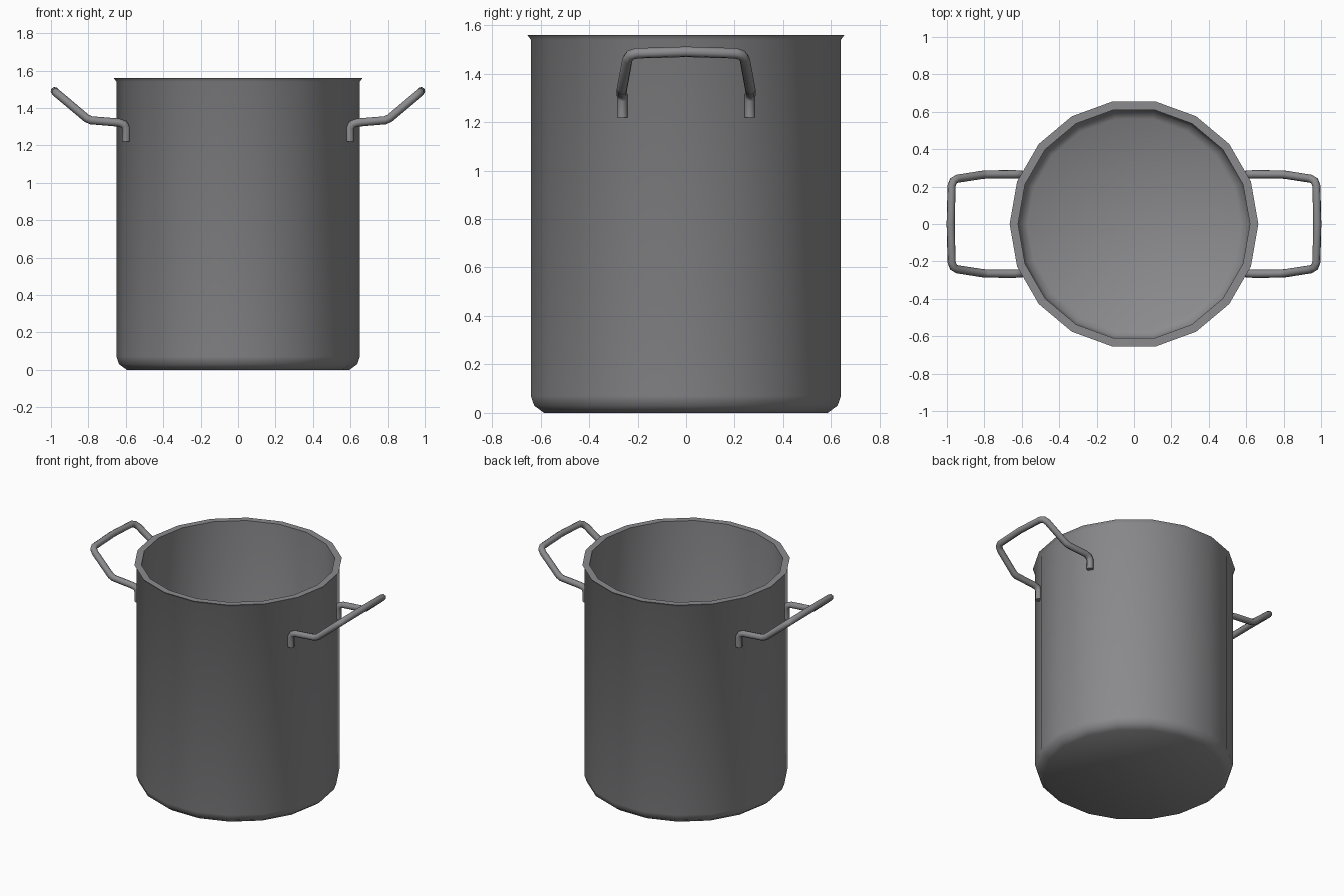
import bpy, bmesh, math

cube = bpy.data.objects.get("Cube")
if cube:
    bpy.data.objects.remove(cube, do_unlink=True)

# Brushed steel, used throughout
STEEL = (0.26, 0.26, 0.27, 1.0)
steel = bpy.data.materials.new("steel_grey")
steel.use_nodes = True
steel.diffuse_color = STEEL
steel.node_tree.nodes["Principled BSDF"].inputs["Base Color"].default_value = STEEL

SIDES = 18


def add_object(name, mesh, angle):
    obj = bpy.data.objects.new(name, mesh)
    bpy.context.collection.objects.link(obj)
    mesh.materials.clear()
    mesh.materials.append(steel)
    bpy.ops.object.select_all(action='DESELECT')
    obj.select_set(True)
    bpy.context.view_layer.objects.active = obj
    bpy.ops.object.shade_smooth_by_angle(angle=math.radians(angle))
    return obj


def lathe(name, profile):
    """Turn (radius, height) points about z, closing both ends with a disc."""
    bm = bmesh.new()
    rings = []
    for r, z in profile:
        rings.append([bm.verts.new((r * math.cos(math.tau * i / SIDES),
                                    r * math.sin(math.tau * i / SIDES), z))
                      for i in range(SIDES)])
    for low, high in zip(rings, rings[1:]):
        for i in range(SIDES):
            j = (i + 1) % SIDES
            bm.faces.new((low[i], low[j], high[j], high[i]))
    bm.faces.new(rings[0][::-1])
    bm.faces.new(rings[-1])
    bmesh.ops.recalc_face_normals(bm, faces=bm.faces)
    mesh = bpy.data.meshes.new(name)
    bm.to_mesh(mesh)
    bm.free()
    return add_object(name, mesh, 45)


def tube(name, points, radius):
    """Sweep a round rod along a path of points."""
    curve = bpy.data.curves.new(name + "_path", 'CURVE')
    curve.dimensions = '3D'
    curve.bevel_depth = radius
    curve.bevel_resolution = 2
    curve.use_fill_caps = True
    spline = curve.splines.new('POLY')
    spline.points.add(len(points) - 1)
    for p, co in zip(spline.points, points):
        p.co = (*co, 1)
    path = bpy.data.objects.new(name + "_path", curve)
    bpy.context.collection.objects.link(path)
    graph = bpy.context.evaluated_depsgraph_get()
    mesh = bpy.data.meshes.new_from_object(path.evaluated_get(graph))
    mesh.name = name
    bpy.data.objects.remove(path, do_unlink=True)
    return add_object(name, mesh, 50)


# Pot: outer wall with rounded base, flared rim, then the inside
lathe("pot_body", [
    (0.595, 0.0), (0.636, 0.03), (0.65, 0.07), (0.65, 1.54), (0.665, 1.56),
    (0.62, 1.56), (0.62, 0.09), (0.606, 0.055), (0.57, 0.03),
])

# Handles: half of the rod path, mirrored front to back, one each side
half = [
    (0.598, 0.263, 1.22), (0.598, 0.263, 1.292), (0.61, 0.264, 1.313),
    (0.64, 0.266, 1.322), (0.785, 0.265, 1.334), (0.81, 0.263, 1.345),
    (0.945, 0.242, 1.459), (0.966, 0.23, 1.476), (0.975, 0.205, 1.484),
]
for name, side in (("left_handle", 1), ("right_handle", -1)):
    front = [(side * x, -y, z) for x, y, z in half]
    back = [(side * x, y, z) for x, y, z in reversed(half)]
    tube(name, front + [(side * 0.98, 0, 1.49)] + back, 0.022)
